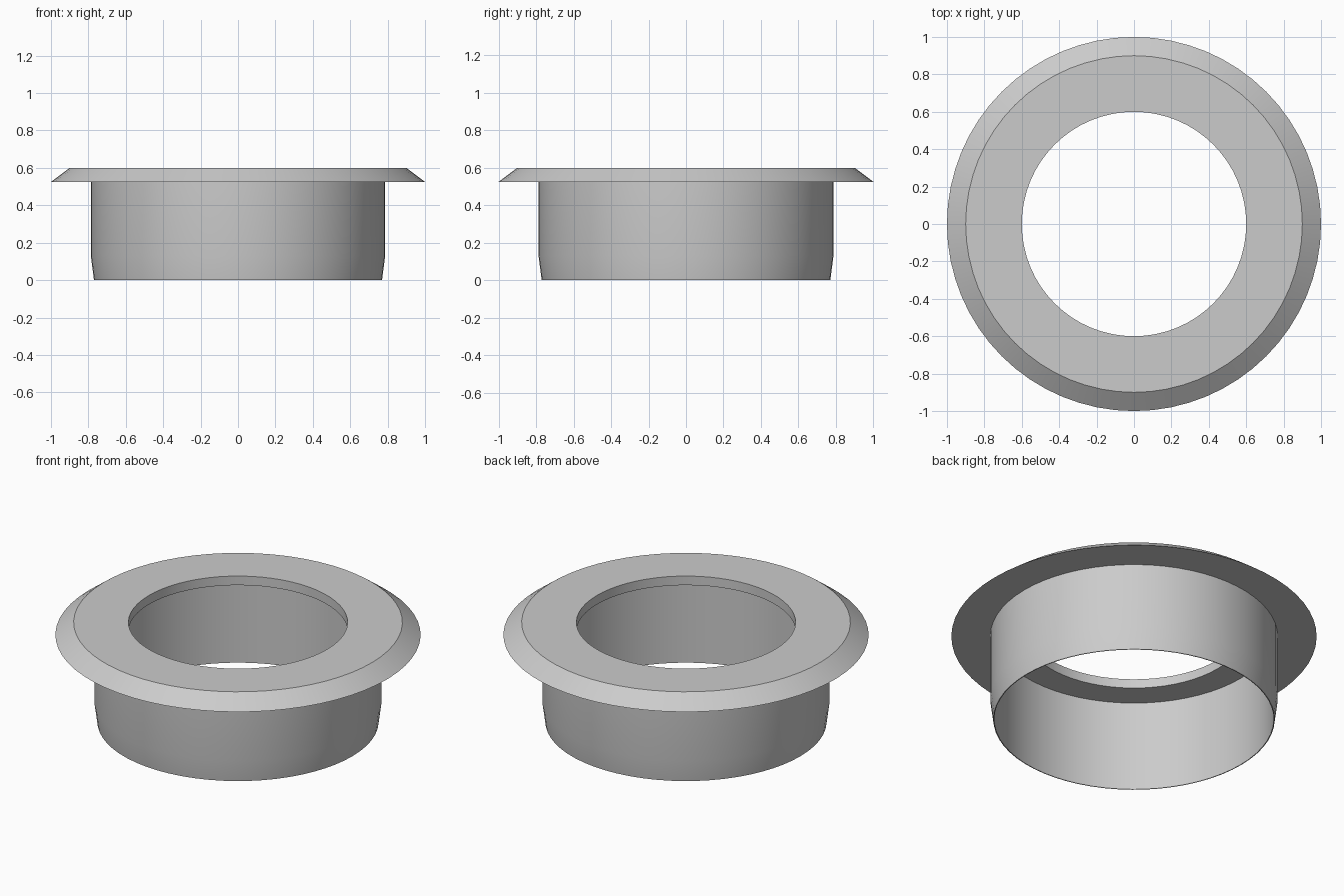
import bpy, bmesh, math

cube = bpy.data.objects.get("Cube")
if cube:
    bpy.data.objects.remove(cube, do_unlink=True)

# Plain grey material
grey = bpy.data.materials.new("light_grey")
grey.use_nodes = True
colour = (0.6, 0.6, 0.6, 1)
grey.diffuse_color = colour
grey.node_tree.nodes["Principled BSDF"].inputs["Base Color"].default_value = colour

# Closed cross-section (radius, height), turned around z
profile = [
    (0.60, 0.60), (0.60, 0.545),                # inner lip
    (0.765, 0.545), (0.765, 0.0),               # bore of the sleeve
    (0.77, 0.0), (0.787, 0.13), (0.787, 0.525), # tapered outer sleeve
    (1.0, 0.525), (0.90, 0.60),                 # bevelled flange
]


def lathe(name, points, segments):
    bm = bmesh.new()
    rings = []
    for i in range(segments):
        a = 2 * math.pi * i / segments
        rings.append([bm.verts.new((r * math.cos(a), r * math.sin(a), z)) for r, z in points])
    for i, ring in enumerate(rings):
        after = rings[(i + 1) % segments]
        for j in range(len(points)):
            k = (j + 1) % len(points)
            bm.faces.new((ring[j], ring[k], after[k], after[j]))
    bmesh.ops.recalc_face_normals(bm, faces=bm.faces)
    mesh = bpy.data.meshes.new(name)
    bm.to_mesh(mesh)
    bm.free()
    obj = bpy.data.objects.new(name, mesh)
    bpy.context.collection.objects.link(obj)
    mesh.materials.append(grey)
    return obj


# Flanged collar
collar = lathe("flanged_collar", profile, 64)
bpy.ops.object.select_all(action="DESELECT")
collar.select_set(True)
bpy.context.view_layer.objects.active = collar
bpy.ops.object.shade_smooth_by_angle(angle=math.radians(30))
